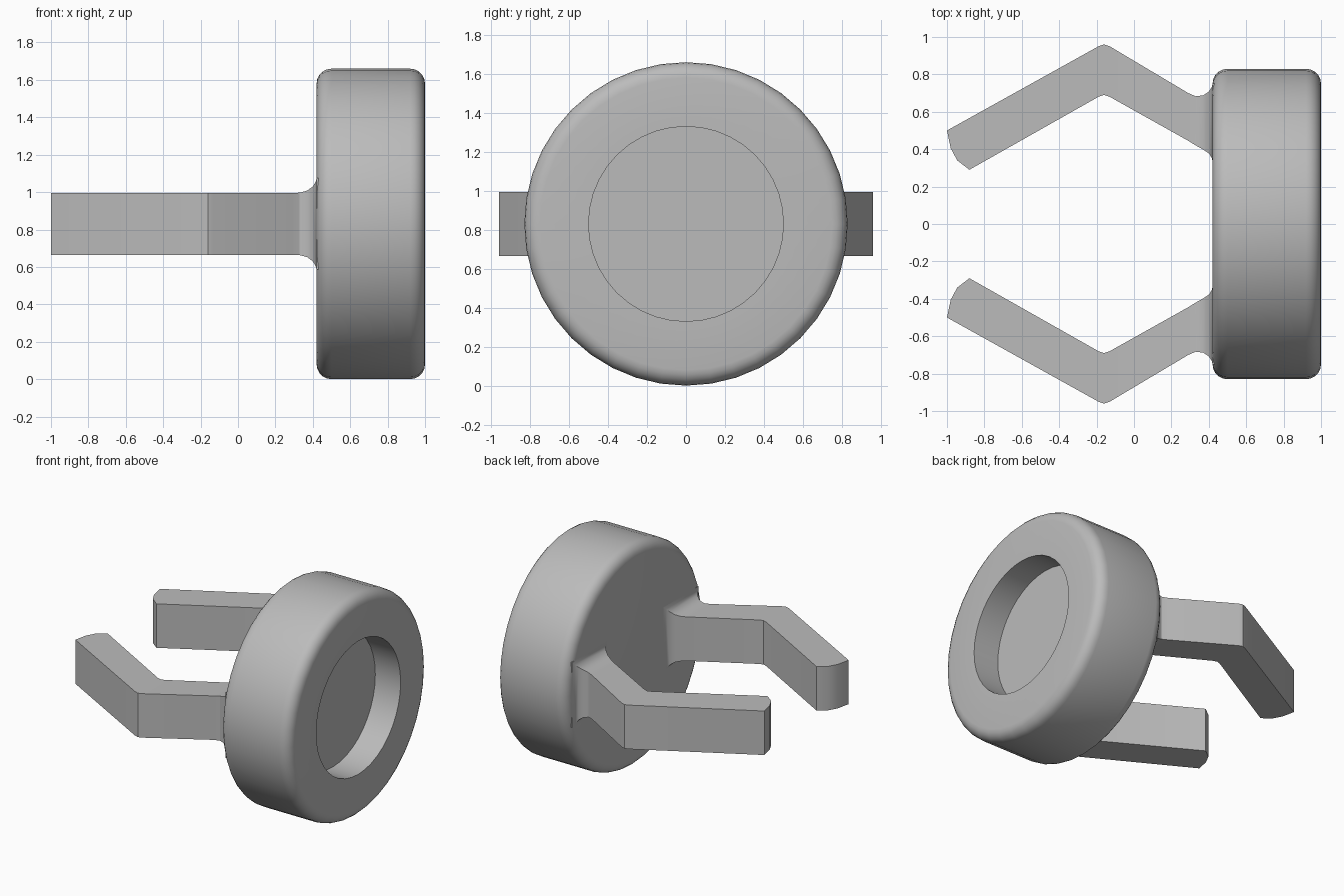
import bpy, bmesh, math

cube = bpy.data.objects.get("Cube")
if cube:
    bpy.data.objects.remove(cube, do_unlink=True)

grey = bpy.data.materials.new("plain grey")
grey.use_nodes = True
COLOUR = (0.5, 0.5, 0.5, 1)
grey.diffuse_color = COLOUR
grey.node_tree.nodes["Principled BSDF"].inputs["Base Color"].default_value = COLOUR

RADIUS = 0.83      # disc radius, also the height of its axis
BACK, FRONT = 0.42, 1.0
FILLET = 0.08


def finish(name, bm):
    bmesh.ops.recalc_face_normals(bm, faces=bm.faces)
    mesh = bpy.data.meshes.new(name)
    bm.to_mesh(mesh)
    bm.free()
    mesh.materials.append(grey)
    obj = bpy.data.objects.new(name, mesh)
    bpy.context.collection.objects.link(obj)
    bpy.ops.object.select_all(action="DESELECT")
    obj.select_set(True)
    bpy.context.view_layer.objects.active = obj
    bpy.ops.object.shade_smooth_by_angle(angle=math.radians(29))
    return obj


def corner(cx, start):
    """Quarter-round of the rim as (x, radius) points."""
    return [(cx + FILLET * math.cos(a), RADIUS - FILLET + FILLET * math.sin(a))
            for a in (math.radians(start - 90 * i / 5) for i in range(6))]


# Disc with rounded rims and a round recess, lathed about the x axis
profile = [(BACK, 0)] + corner(BACK + FILLET, 180) + corner(FRONT - FILLET, 90)
profile += [(FRONT, 0.5), (FRONT - 0.21, 0.5), (FRONT - 0.21, 0)]
bm = bmesh.new()
verts = [bm.verts.new((x, 0, RADIUS + r)) for x, r in profile]
edges = [bm.edges.new(pair) for pair in zip(verts, verts[1:])]
bmesh.ops.spin(bm, geom=verts + edges, cent=(0, 0, RADIUS), axis=(1, 0, 0),
               angle=math.tau, steps=40, use_merge=True)
bmesh.ops.remove_doubles(bm, verts=bm.verts, dist=0.0005)
finish("recessed_disc", bm)

# Arm stations: outer edge (x, y), inner edge (x, y), half height
H = 0.165
STATIONS = [
    ((-0.98, 0.405), (-0.945, 0.34), H),
    ((-1.0, 0.5), (-0.88, 0.29), H),
    ((-0.19, 0.95), (-0.19, 0.68), H),
    ((-0.16, 0.96), (-0.16, 0.69), H),
    ((-0.13, 0.95), (-0.13, 0.68), H),
    ((0.29, 0.70), (0.29, 0.445), H),
    ((0.33, 0.683), (0.33, 0.42), 0.167),
    ((0.37, 0.688), (0.37, 0.398), 0.178),
    ((0.40, 0.708), (0.40, 0.378), 0.20),
    ((0.415, 0.73), (0.415, 0.355), 0.225),
    ((0.42, 0.75), (0.42, 0.335), 0.245),
    ((0.46, 0.75), (0.46, 0.335), 0.245),
]


def make_arm(name, side):
    bm = bmesh.new()
    rings = []
    for outer, inner, h in STATIONS:
        rings.append([bm.verts.new((p[0], side * p[1], RADIUS + dz))
                      for p, dz in ((outer, h), (outer, -h), (inner, -h), (inner, h))])
    for a, b in zip(rings, rings[1:]):
        for i in range(4):
            j = (i + 1) % 4
            bm.faces.new((a[i], a[j], b[j], b[i]))
    bm.faces.new(rings[0])
    bm.faces.new(rings[-1])
    return finish(name, bm)


# Pair of bent gripping arms
make_arm("back_arm", 1)
make_arm("front_arm", -1)
